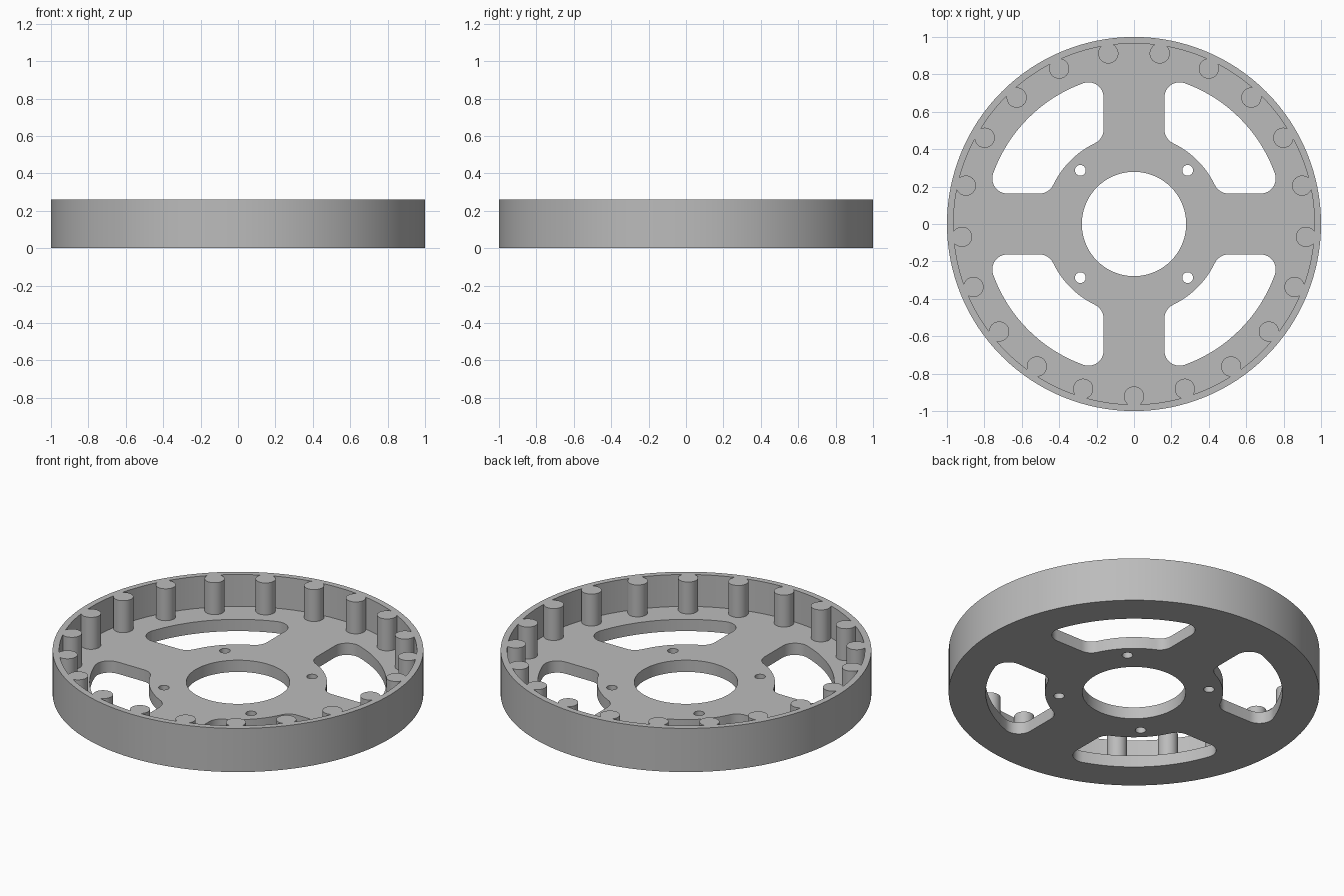
import bpy, bmesh
from math import sin, cos, acos, atan2, sqrt, pi, radians

if "Cube" in bpy.data.objects:
    bpy.data.objects.remove(bpy.data.objects["Cube"], do_unlink=True)

HEIGHT, FLOOR = 0.26, 0.07
WALL_IN = 0.965               # inner radius of the rim wall
POSTS, POST_AT, POST_R = 21, 0.922, 0.054
HUB_R, WINDOW_R, ARM, FILLET = 0.48, 0.80, 0.163, 0.08


def arc(cx, cy, r, a, b, n):
    """Points on an arc from angle a to angle b."""
    return [(cx + r * cos(a + (b - a) * i / n), cy + r * sin(a + (b - a) * i / n))
            for i in range(n + 1)]


def circle(cx, cy, r, n):
    return arc(cx, cy, r, 0, 2 * pi, n)[:-1]


def prism(name, outlines, z0, z1):
    """Object made of closed outlines extruded from z0 to z1."""
    bm = bmesh.new()
    for pts in outlines:
        face = bm.faces.new([bm.verts.new((x, y, z0)) for x, y in pts])
        ext = bmesh.ops.extrude_face_region(bm, geom=[face])
        verts = [v for v in ext["geom"] if isinstance(v, bmesh.types.BMVert)]
        bmesh.ops.translate(bm, verts=verts, vec=(0, 0, z1 - z0))
    bmesh.ops.remove_doubles(bm, verts=bm.verts, dist=1e-4)
    bmesh.ops.recalc_face_normals(bm, faces=bm.faces)
    mesh = bpy.data.meshes.new(name)
    bm.to_mesh(mesh)
    bm.free()
    obj = bpy.data.objects.new(name, mesh)
    bpy.context.collection.objects.link(obj)
    return obj


def pocket_outline():
    """Inner wall line that runs around every round post."""
    half = acos((POST_AT**2 + WALL_IN**2 - POST_R**2) / (2 * POST_AT * WALL_IN))
    reach = atan2(WALL_IN * sin(half), WALL_IN * cos(half) - POST_AT)
    step, pts = 2 * pi / POSTS, []
    for k in range(POSTS):
        t = -pi / 2 + k * step
        pts += arc(POST_AT * cos(t), POST_AT * sin(t), POST_R,
                   t - reach, t - 2 * pi + reach, 24)
        pts += arc(0, 0, WALL_IN, t + half, t + step - half, 6)[1:-1]
    return pts


def window_outline():
    """Rounded opening between two arms, symmetric about the diagonal."""
    x = ARM + FILLET
    y_in = sqrt((HUB_R + FILLET)**2 - x * x)
    y_out = sqrt((WINDOW_R - FILLET)**2 - x * x)
    a_in, a_out = atan2(y_in, x), atan2(y_out, x)
    half = arc(0, 0, HUB_R, pi / 4, a_in, 8)
    half += arc(x, y_in, FILLET, a_in + pi, pi, 8)[1:]
    half += arc(x, y_out, FILLET, pi, a_out, 12)
    half += arc(0, 0, WINDOW_R, a_out, pi / 4, 10)[1:]
    return half + [(q, p) for p, q in half[-2:0:-1]]


def turned(pts, a):
    return [(x * cos(a) - y * sin(a), x * sin(a) + y * cos(a)) for x, y in pts]


# Solid disc, then the pocket, windows, bore and bolt holes cut out of it
wheel = prism("wheel_rim", [circle(0, 0, 1, 128)], 0, HEIGHT)
quarter = [radians(90 * k) for k in range(4)]
openings = [circle(0, 0, 0.279, 72)]
openings += [turned(window_outline(), a) for a in quarter]
openings += [turned(circle(0.287, 0.287, 0.029, 24), a) for a in quarter]
cutters = [prism("pocket_cutter", [pocket_outline()], FLOOR, HEIGHT + 0.1),
           prism("opening_cutter", openings, -0.1, FLOOR + 0.08)]

bpy.ops.object.select_all(action="DESELECT")
wheel.select_set(True)
bpy.context.view_layer.objects.active = wheel
for cutter in cutters:
    cutter.hide_render = True
    mod = wheel.modifiers.new(cutter.name, "BOOLEAN")
    mod.operation, mod.solver, mod.object = "DIFFERENCE", "EXACT", cutter
    bpy.ops.object.modifier_apply(modifier=mod.name)
    bpy.data.objects.remove(cutter, do_unlink=True)

# Single grey material
grey = bpy.data.materials.new("mid_grey")
grey.use_nodes = True
colour = (0.5, 0.5, 0.5, 1)
grey.diffuse_color = colour
grey.node_tree.nodes["Principled BSDF"].inputs["Base Color"].default_value = colour
wheel.data.materials.clear()
wheel.data.materials.append(grey)
bpy.ops.object.shade_smooth_by_angle(angle=radians(30))
